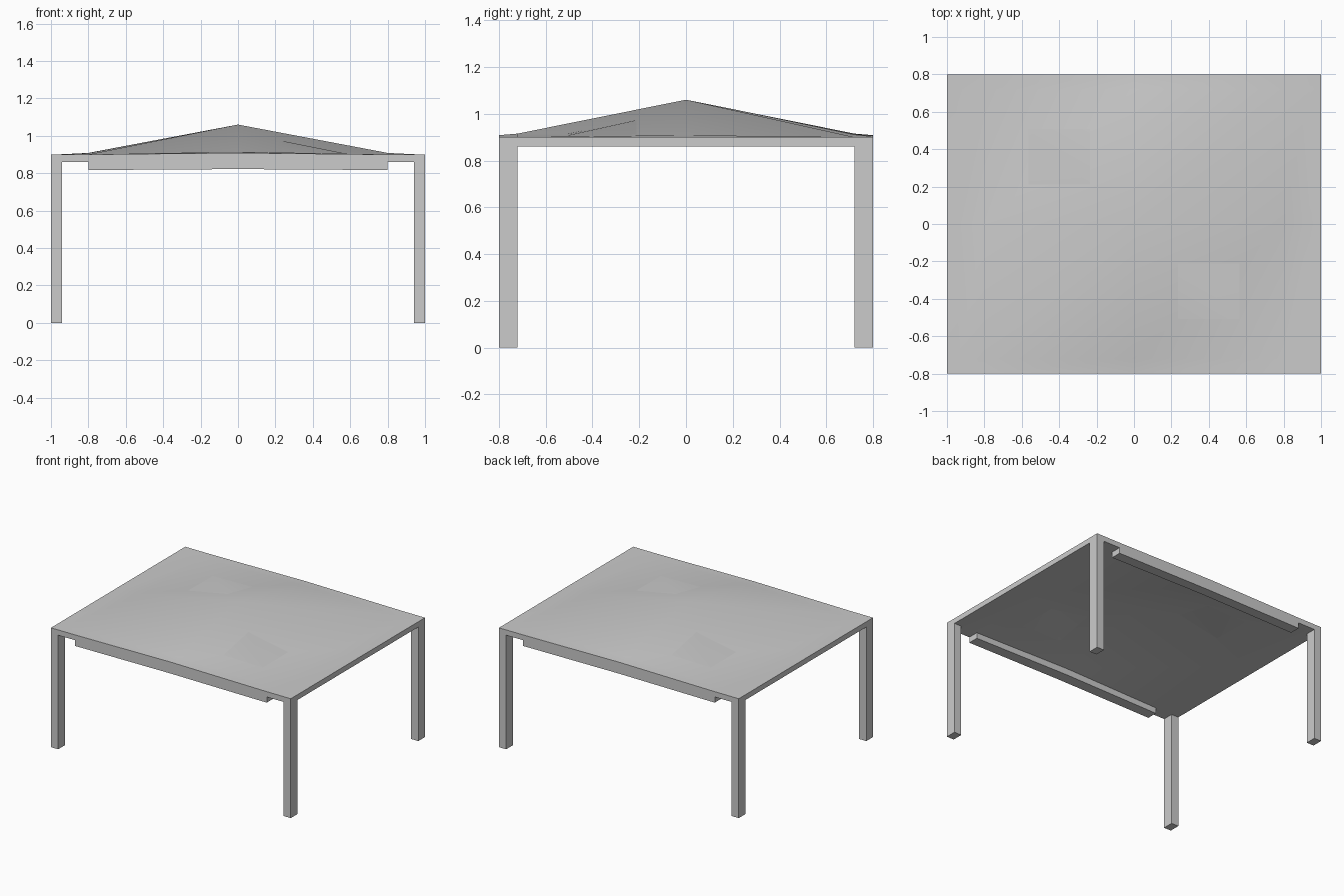
import bpy, bmesh
from mathutils import Vector

if "Cube" in bpy.data.objects:
    bpy.data.objects.remove(bpy.data.objects["Cube"])

XS = [-1, -0.94, -0.8, 0, 0.8, 0.94, 1]
YS = [-0.8, -0.72, 0, 0.72, 0.8]
TOP, UNDER, RAIL = 0.90, 0.86, 0.817

bm = bmesh.new()


def layer(z):
    return [[bm.verts.new((x, y, z)) for y in YS] for x in XS]


# slab: top and underside grids
t, u = layer(TOP), layer(UNDER)
leg_faces, rail_faces = [], []
nx, ny = len(XS) - 1, len(YS) - 1
for i in range(nx):
    for j in range(ny):
        a, b, c, d = t[i][j], t[i + 1][j], t[i + 1][j + 1], t[i][j + 1]
        bm.faces.new((a, b, c))
        bm.faces.new((a, c, d))
        a, b, c, d = u[i][j], u[i + 1][j], u[i + 1][j + 1], u[i][j + 1]
        if i in (2, 3) and j in (1, 2):
            bm.faces.new((d, b, a))
            bm.faces.new((d, c, b))
            continue
        f = bm.faces.new((d, c, b, a))
        if i in (0, nx - 1) and j in (0, ny - 1):
            leg_faces.append(f)
        elif i in (2, 3) and j in (0, ny - 1):
            rail_faces.append(f)

# slab: side walls
for i in range(nx):
    for j in (0, ny):
        bm.faces.new((t[i][j], t[i + 1][j], u[i + 1][j], u[i][j]))
for j in range(ny):
    for i in (0, nx):
        bm.faces.new((t[i][j], t[i][j + 1], u[i][j + 1], u[i][j]))


def pull_down(faces, z):
    new = bmesh.ops.extrude_face_region(bm, geom=faces)["geom"]
    for v in new:
        if isinstance(v, bmesh.types.BMVert):
            v.co.z = z
    bmesh.ops.delete(bm, geom=[f for f in faces if f.is_valid], context='FACES')


# legs at the corners, rails along front and back
pull_down(leg_faces, 0)
pull_down(rail_faces, RAIL)

# raised centre with a sharp falloff
centre = Vector((0, 0, TOP))
for v in bm.verts:
    k = 1 - (Vector((v.co.x, v.co.y, TOP)) - centre).length / 1.04
    if k > 0:
        v.co.z += 0.16 * k * k * (0.6 if v.co.z < 0.84 else 1)

bmesh.ops.recalc_face_normals(bm, faces=bm.faces)
mesh = bpy.data.meshes.new("table")
bm.to_mesh(mesh)
bm.free()
table = bpy.data.objects.new("table", mesh)
bpy.context.collection.objects.link(table)
bpy.context.view_layer.objects.active = table
table.select_set(True)
bpy.ops.object.shade_smooth_by_angle()
